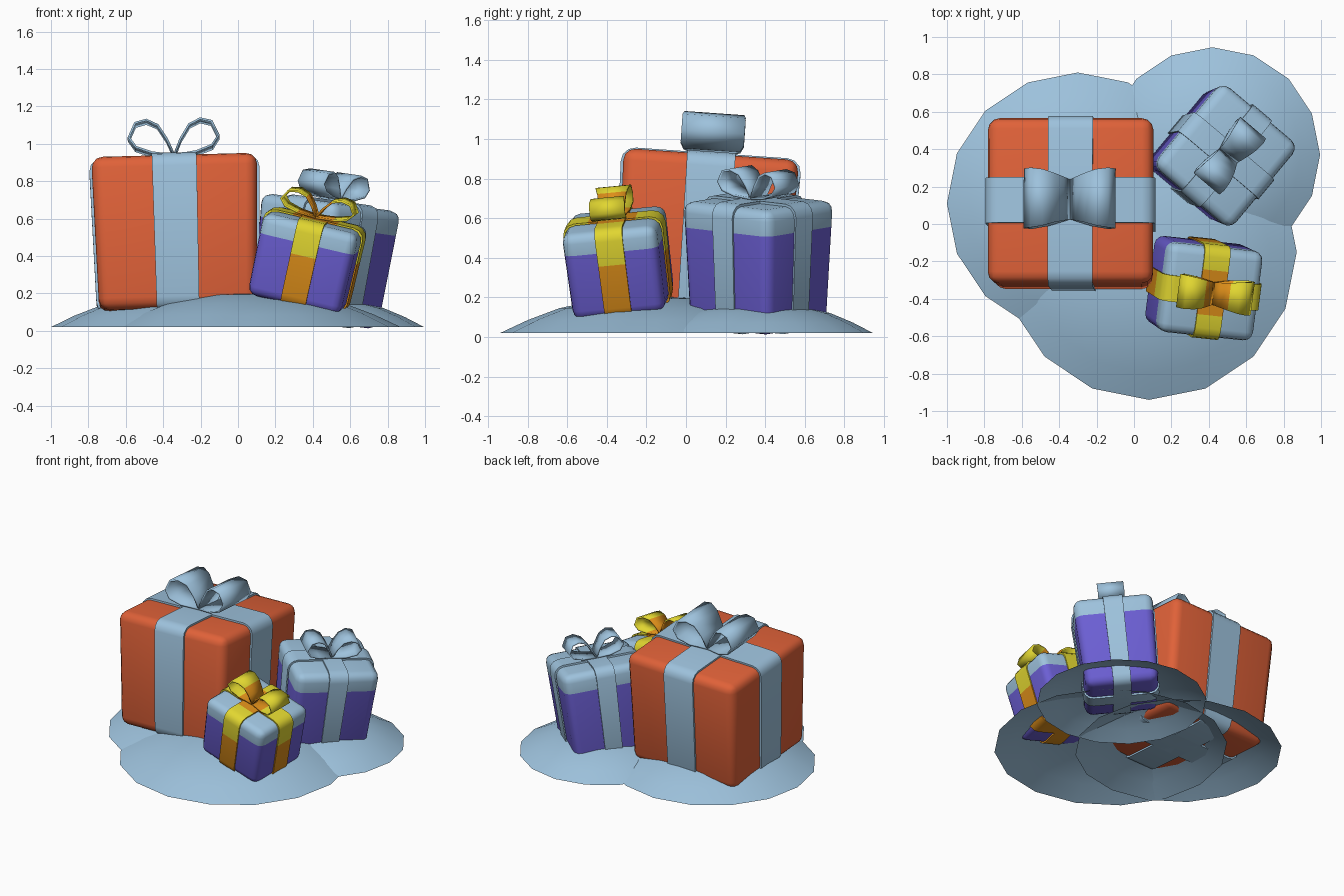
import bpy, bmesh, math
from mathutils import Matrix, Vector

if "Cube" in bpy.data.objects:
    bpy.data.objects.remove(bpy.data.objects["Cube"])


def material(name, rgb):
    m = bpy.data.materials.new(name)
    m.diffuse_color = (*rgb, 1)
    m.use_nodes = True
    m.node_tree.nodes["Principled BSDF"].inputs["Base Color"].default_value = m.diffuse_color
    return m


SNOW = material("pale blue", (0.34, 0.54, 0.72))
RED = material("orange red", (0.74, 0.12, 0.04))
PURPLE = material("purple", (0.15, 0.115, 0.66))
YELLOW = material("yellow", (0.75, 0.67, 0.03))
ORANGE = material("orange", (0.72, 0.27, 0.01))


def finish(bm, name, mats, matrix=Matrix(), rule=None, angle=40, outward=True):
    """Colour the faces by rule, shade, and link a bmesh as an object."""
    if outward:
        bmesh.ops.recalc_face_normals(bm, faces=bm.faces)
    for f in bm.faces:
        f.smooth = True
        if rule:
            f.material_index = rule(f.calc_center_median())
    me = bpy.data.meshes.new(name)
    bm.to_mesh(me)
    bm.free()
    for m in mats:
        me.materials.append(m)
    me.set_sharp_from_angle(angle=math.radians(angle))
    ob = bpy.data.objects.new(name, me)
    ob.matrix_world = matrix
    bpy.context.collection.objects.link(ob)
    return ob


def cut(bm, co, no):
    bmesh.ops.bisect_plane(bm, geom=bm.verts[:] + bm.edges[:] + bm.faces[:],
                           plane_co=co, plane_no=no)


def taper(bm, h, low, high):
    for v in bm.verts:
        s = low + (high - low) * (v.co.z / h + 0.5)
        v.co.x *= s
        v.co.y *= s


def mound(name, x, y, radius, height):
    """Open snow dome with sixteen sides."""
    bm = bmesh.new()
    n = 16
    rings = []
    for r, h in ((1, 0), (0.82, 0.36), (0.62, 0.68), (0.33, 0.94)):
        rings.append([bm.verts.new((x + radius * r * math.cos(math.tau * i / n),
                                    y + radius * r * math.sin(math.tau * i / n),
                                    0.02 + height * h)) for i in range(n)])
    top = bm.verts.new((x, y, 0.02 + height))
    for a, b in zip(rings, rings[1:]):
        for i in range(n):
            j = (i + 1) % n
            bm.faces.new((a[i], a[j], b[j], b[i]))
    for i in range(n):
        bm.faces.new((rings[-1][i], rings[-1][(i + 1) % n], top))
    finish(bm, name, [SNOW], outward=False)


def band(name, size, width, axis, r, flare, mats, matrix, thr=None, mid=0.12):
    """Ribbon running right round the box, crossing the top along axis."""
    w, d, h = size
    t = 0.013
    a, b, rr = (w if axis == 'X' else d) / 2 + t, h / 2 + t, r + t
    pts = []
    for k, (sx, sz) in enumerate(((1, 1), (-1, 1), (-1, -1), (1, -1))):
        for s in range(4):
            ang = math.pi / 2 * (k + s / 3)
            pts.append((sx * (a - rr) + rr * math.cos(ang),
                        sz * (b - rr) + rr * math.sin(ang)))
    bm = bmesh.new()
    sides = []
    for o in (-width / 2, width / 2):
        sides.append([bm.verts.new((p, o, z) if axis == 'X' else (o, p, z))
                      for p, z in pts])
    n = len(pts)
    for i in range(n):
        j = (i + 1) % n
        bm.faces.new((sides[0][i], sides[0][j], sides[1][j], sides[1][i]))
        # thin edge walls down to the box surface
    for side in sides:
        inner = [bm.verts.new((v.co.x * (1 - 0.03 * (axis == 'X')) ,
                               v.co.y * (1 - 0.03 * (axis == 'Y')),
                               v.co.z * 0.96)) for v in side]
        for i in range(n):
            j = (i + 1) % n
            bm.faces.new((side[i], side[j], inner[j], inner[i]))
    rule = None
    if thr is not None:
        no = Vector((1, 0, 0)) if axis == 'X' else Vector((0, 1, 0))
        cut(bm, (0, 0, thr), (0, 0, 1))
        cut(bm, no * mid, no)
        cut(bm, no * -mid, no)
        rule = lambda c: int(c.z < thr or abs(c.dot(no)) < mid)
    taper(bm, h, *flare)
    finish(bm, name, mats, matrix, rule)


def bow(name, length, height, width, z0, mats, matrix, turn=0):
    """Two teardrop ribbon loops."""
    loop = ((0, 0), (0.15, 0.45), (0.35, 0.85), (0.6, 1), (0.85, 0.92),
            (1, 0.52), (0.85, 0.24), (0.5, 0.08), (0, 0))
    bm = bmesh.new()
    for s in (1, -1):
        prev = None
        for u, v in loop:
            hw = width / 2 * (0.66 + 0.34 * min(1, u * 1.4))
            row = [bm.verts.new((s * u * length, o * hw, v * height)) for o in (-1, 1)]
            if prev:
                bm.faces.new((prev[0], prev[1], row[1], row[0]))
            prev = row
    rule = (lambda c: int(abs(c.x) < 0.3 * length)) if len(mats) > 1 else None
    m = matrix @ Matrix.Translation((0, 0, z0)) @ Matrix.Rotation(turn, 4, 'Z')
    ob = finish(bm, name, mats, m, rule)
    mod = ob.modifiers.new("thickness", 'SOLIDIFY')
    mod.thickness = 0.012
    mod.offset = 0


def gift(name, loc, tilt, size, r, flare, body, ribbon, widths, bow_size,
         lid=None, thr=None, turn=0):
    """Rounded box with two crossed ribbons and a bow; lid is its cap depth."""
    rx, ry, rz = (math.radians(a) for a in tilt)
    m = (Matrix.Translation(loc) @ Matrix.Rotation(ry, 4, 'Y')
         @ Matrix.Rotation(rx, 4, 'X') @ Matrix.Rotation(rz, 4, 'Z'))
    h = size[2]
    bm = bmesh.new()
    bmesh.ops.create_cube(bm, size=1)
    bmesh.ops.scale(bm, vec=size, verts=bm.verts)
    bmesh.ops.bevel(bm, geom=bm.edges[:], offset=r, segments=3, profile=0.5,
                    affect='EDGES')
    rule = None
    if lid:
        cut(bm, (0, 0, h / 2 - lid), (0, 0, 1))
        rule = lambda c: int(c.z > h / 2 - lid)
    taper(bm, h, *flare)
    finish(bm, name + "_box", [body, SNOW], m, rule)
    band(name + "_ribbon_across", size, widths[0], 'X', r, flare, ribbon, m, thr)
    band(name + "_ribbon_along", size, widths[1], 'Y', r, flare, ribbon, m, thr)
    bow(name + "_bow", *bow_size, h / 2 + 0.018, ribbon, m, turn)


# snow mounds
mound("left_snow_mound", -0.30, 0.11, 0.70, 0.17)
mound("back_snow_mound", 0.42, 0.37, 0.575, 0.15)
mound("front_snow_mound", 0.08, -0.15, 0.79, 0.185)

# large red gift
gift("large_gift", (-0.33, 0.10, 0.505), (-4, -1.5, 0), (0.87, 0.87, 0.82), 0.06,
     (0.97, 1.02), RED, [SNOW], (0.24, 0.235), (0.24, 0.19, 0.32))

# back purple gift
gift("back_gift", (0.455, 0.365, 0.37), (0, 8, -40), (0.53, 0.57, 0.64), 0.055,
     (0.93, 1.03), PURPLE, [SNOW], (0.13, 0.13), (0.19, 0.14, 0.18),
     lid=0.13, turn=math.pi / 2)

# small purple gift with yellow ribbon
gift("small_gift", (0.37, -0.34, 0.375), (7, 12.5, -6), (0.52, 0.48, 0.45), 0.05,
     (0.98, 1.01), PURPLE, [YELLOW, ORANGE], (0.14, 0.14), (0.2, 0.12, 0.18),
     lid=0.11, thr=0.05)
